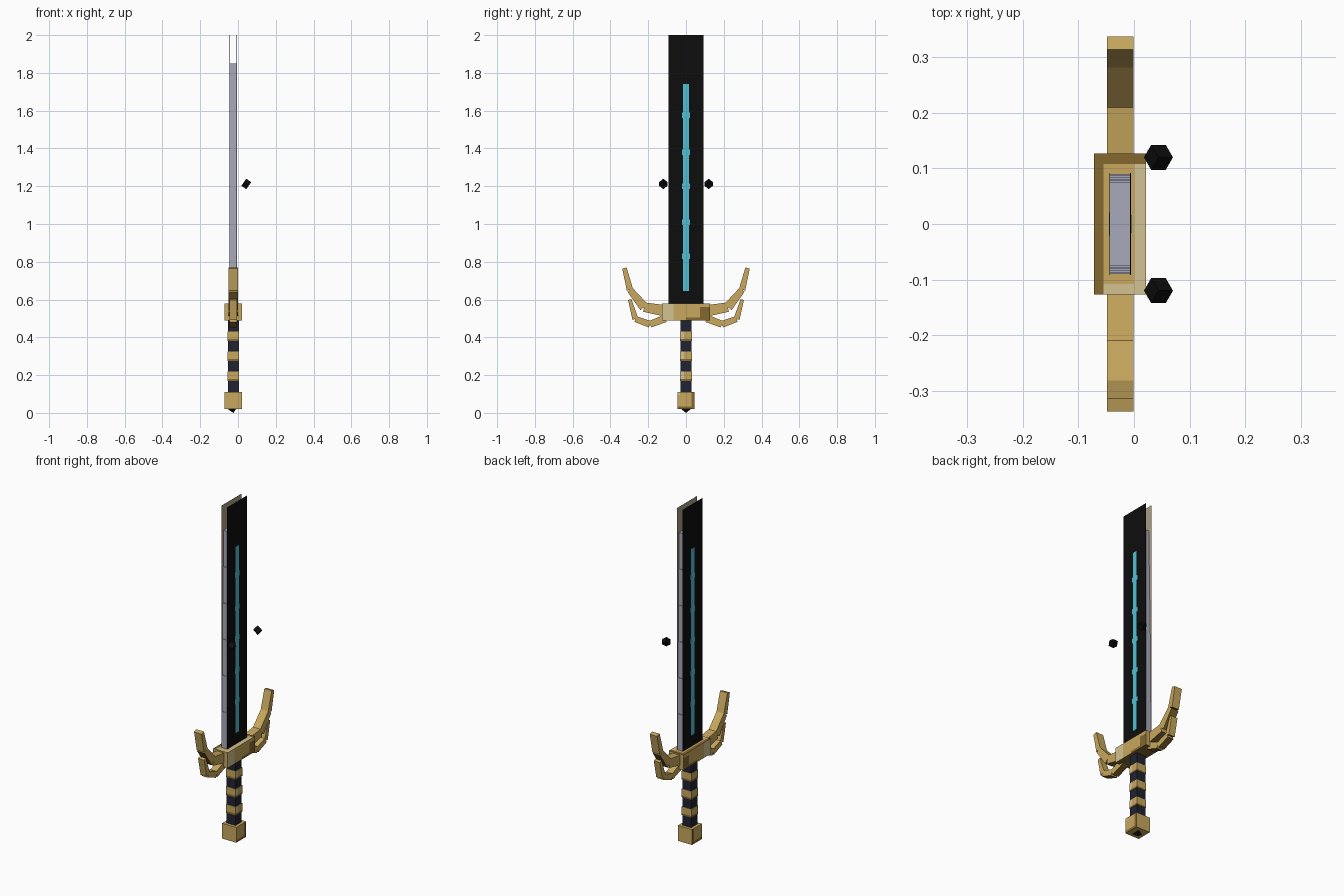
import bpy, bmesh
from mathutils import Matrix, Vector

if "Cube" in bpy.data.objects:
    bpy.data.objects.remove(bpy.data.objects["Cube"])


def material(name, srgb):
    rgb = [((c / 255 + 0.055) / 1.055) ** 2.4 if c > 10 else c / 255 / 12.92 for c in srgb]
    m = bpy.data.materials.new(name)
    m.use_nodes = True
    m.diffuse_color = (*rgb, 1)
    m.node_tree.nodes["Principled BSDF"].inputs["Base Color"].default_value = (*rgb, 1)
    return m


GOLD = material("gold", (200, 168, 94))
LIGHT = material("pale gold", (212, 195, 146))
DARK = material("dark gold", (132, 104, 48))
STEEL = material("steel grey", (168, 170, 186))
BLACK = material("black", (13, 13, 13))
CYAN = material("cyan glow", (82, 192, 212))
LEATHER = material("navy leather", (32, 35, 48))
TAUPE = material("taupe", (172, 158, 132))

CX = -0.025  # middle of the sword in x


def finish(name, bm, mats, rule=None):
    bmesh.ops.recalc_face_normals(bm, faces=bm.faces[:])
    if rule:
        for f in bm.faces:
            f.material_index = rule(f.calc_center_median(), f.normal)
    mesh = bpy.data.meshes.new(name)
    bm.to_mesh(mesh)
    bm.free()
    for m in mats:
        mesh.materials.append(m)
    ob = bpy.data.objects.new(name, mesh)
    bpy.context.collection.objects.link(ob)
    return ob


def box(name, lo, hi, mats, cuts=(), rule=None):
    """Box from corner to corner, sliced at (axis, position) pairs for painting."""
    lo, hi = Vector(lo), Vector(hi)
    bm = bmesh.new()
    bmesh.ops.create_cube(bm, size=1)
    for v in bm.verts:
        v.co = (lo + hi) / 2 + v.co * (hi - lo)
    for axis, pos in cuts:
        no = Vector((0, 0, 0))
        no[axis] = 1
        bmesh.ops.bisect_plane(bm, geom=bm.verts[:] + bm.edges[:] + bm.faces[:],
                               plane_co=no * pos, plane_no=no)
    return finish(name, bm, mats, rule)


def block(name, half, z0, z1, mats, cuts=(), rule=None):
    return box(name, (CX - half, -half, z0), (CX + half, half, z1), mats, cuts, rule)


def beam(name, a, b, ta, tb, half, side):
    """Straight bar between two (y, z) points with a thickness at each end."""
    a, b = Vector(a), Vector(b)
    n = (b - a).normalized()
    n = Vector((-n.y, n.x))
    pts = [a + n * ta / 2, b + n * tb / 2, b - n * tb / 2, a - n * ta / 2]
    bm = bmesh.new()
    rings = [[bm.verts.new((CX + sx * half, side * p.x, p.y)) for p in pts] for sx in (-1, 1)]
    bm.faces.new(rings[0])
    bm.faces.new(rings[1])
    for i in range(4):
        j = (i + 1) % 4
        bm.faces.new((rings[0][i], rings[0][j], rings[1][j], rings[1][i]))
    return finish(name, bm, [GOLD, DARK], lambda c, n: int(n.z < -0.5))


# Cube standing on one corner, with a small glowing inlay on every face
S2, S3, S6 = 2 ** -0.5, 3 ** -0.5, 6 ** -0.5
TILT = Matrix(((S6, S6, -2 * S6), (-S2, S2, 0), (S3, S3, S3)))


def gem(name, centre, size):
    bm = bmesh.new()
    bmesh.ops.create_cube(bm, size=size)
    inner = bmesh.ops.inset_individual(bm, faces=bm.faces[:], thickness=size * 0.4)
    inlay = [f for f in bm.faces if f.calc_area() < (size * 0.3) ** 2]
    for f in inlay:
        f.material_index = 1
    for v in bm.verts:
        v.co = TILT @ v.co + Vector(centre)
    return finish(name, bm, [BLACK, CYAN])


# Pommel with a gem underneath
gem("pommel_gem", (CX, 0, 0.031), 0.036)
block("pommel", 0.046, 0.02, 0.11, [GOLD, DARK, LIGHT],
      [(1, 0.028), (1, -0.032), (2, 0.035), (2, 0.095)],
      lambda c, n: 0 if abs(n.x) < 0.5 else
      1 if c.y > 0.028 or c.z < 0.035 else 2 if c.y < -0.032 and c.z > 0.095 else 0)

# Grip with three gold bands
block("grip", 0.029, 0.105, 0.495, [LEATHER])
for i in range(3):
    z = 0.17 + i * 0.105
    block(f"grip_band_{i + 1}", 0.031, z, z + 0.05, [GOLD, DARK, LIGHT],
          [(2, z + 0.01), (1, -0.01)],
          lambda c, n, z=z: 1 if c.z < z + 0.01 else 2 if c.y < -0.01 and n.x > 0.5 else 0)


# Guard block, painted with pale and dark borders
def guard_paint(c, n):
    if n.z > 0.5:
        return 1 if c.x < -0.055 or c.y > 0.108 else 2 if c.x > 0 or c.y < -0.108 else 0
    if n.z < -0.5:
        return 1
    if abs(n.x) > 0.5:
        if c.y < -0.065:
            return 2
        return 1 if c.y > 0.075 and c.z < 0.56 or c.z < 0.505 and c.y > 0 else 0
    return 0


box("guard", (-0.072, -0.127, 0.49), (0.022, 0.127, 0.58), [GOLD, DARK, LIGHT],
    [(0, -0.055), (0, 0), (1, -0.108), (1, -0.065), (1, 0), (1, 0.075), (1, 0.108),
     (2, 0.505), (2, 0.56)], guard_paint)

# Curved horns on both sides of the guard: (y, z, thickness) along each
HORNS = {"upper_horn": (0.024, [(0.11, 0.54, 0.06), (0.222, 0.56, 0.05),
                                (0.297, 0.652, 0.034), (0.326, 0.767, 0.024)]),
         "lower_horn": (0.02, [(0.11, 0.50, 0.04), (0.19, 0.469, 0.036),
                               (0.268, 0.497, 0.032), (0.298, 0.60, 0.018)])}
for side, where in ((-1, "front"), (1, "back")):
    for name, (half, path) in HORNS.items():
        for i, (p, q) in enumerate(zip(path, path[1:])):
            beam(f"{where}_{name}_{i + 1}", p[:2], q[:2], p[2], q[2], half, side)

# Blade core: stacked steel segments, each a little narrower
SEG = (1.85 - 0.58) / 6
for i in range(6):
    w = 0.09 - 0.003 * i
    box(f"blade_core_{i + 1}", (CX - 0.018, -w, 0.58 + i * SEG),
        (CX + 0.018, w, 0.58 + (i + 1) * SEG), [STEEL])

# Black side plates with a glowing stripe and small nodes
for s, where in ((-1, "right"), (1, "left")):
    def plate(name, y, z0, z1, d0, d1, mats, rule=None):
        xs = sorted((CX + s * d0, CX + s * d1))
        box(f"{where}_{name}", (xs[0], -y, z0), (xs[1], y, z1), mats, (), rule)

    plate("blade_plate", 0.092, 0.58, 2.0, 0.0182, 0.0192, [BLACK, TAUPE],
          lambda c, n: int(n.x * s < -0.5))
    plate("glow_stripe", 0.016, 0.645, 1.74, 0.019, 0.0202, [CYAN])
    for i, z in enumerate((0.83, 1.01, 1.2, 1.38, 1.575)):
        plate(f"glow_node_{i + 1}", 0.021, z - 0.015, z + 0.015, 0.019, 0.0200, [CYAN])

# Two floating gems beside the blade
for y, where in ((-0.12, "front"), (0.12, "back")):
    gem(f"{where}_floating_gem", (0.044, y, 1.212), 0.032)
